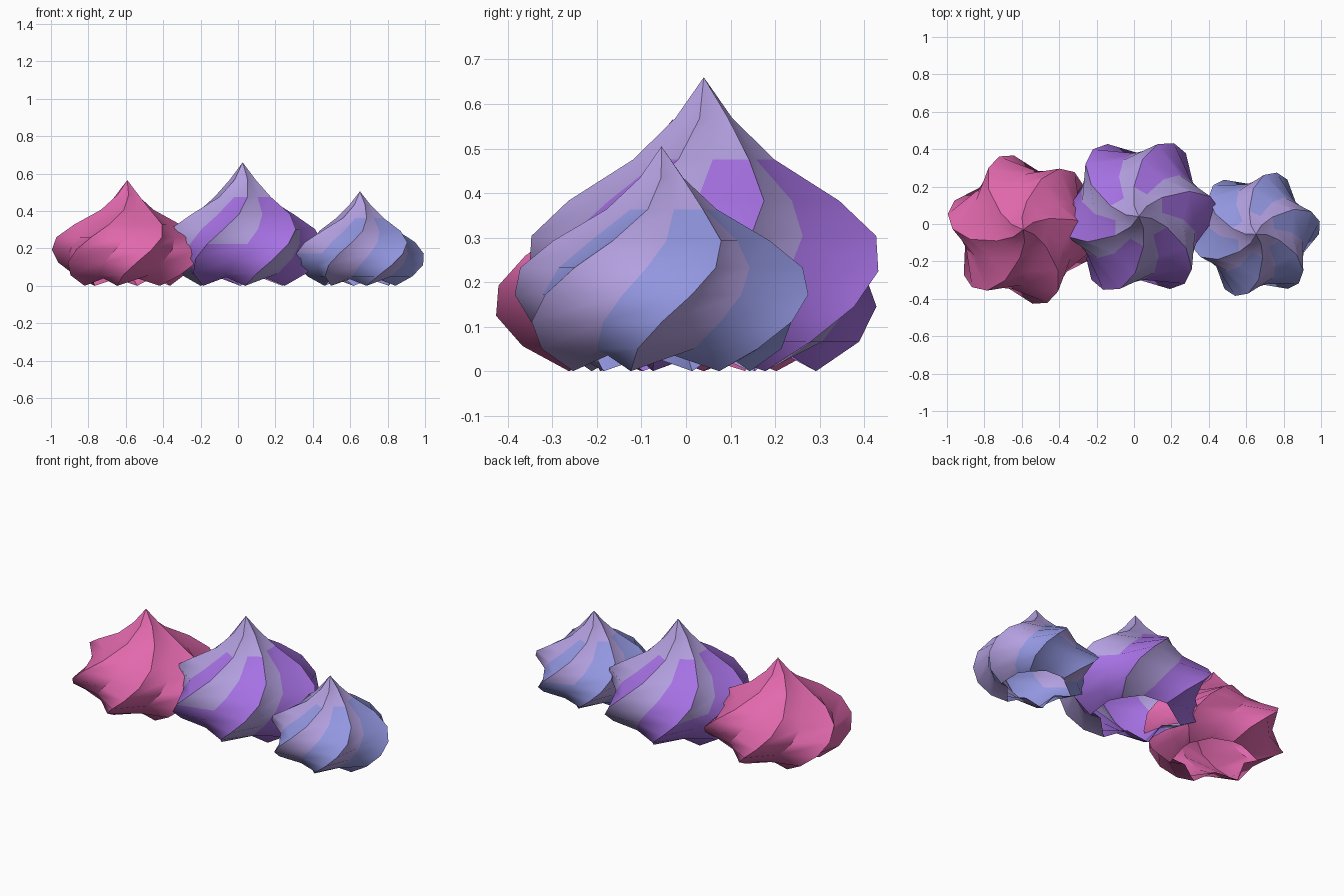
import bpy, bmesh, math

if "Cube" in bpy.data.objects:
    bpy.data.objects.remove(bpy.data.objects["Cube"])


def material(name, rgb):
    m = bpy.data.materials.new(name)
    m.diffuse_color = (*rgb, 1)
    m.use_nodes = True
    m.node_tree.nodes["Principled BSDF"].inputs["Base Color"].default_value = m.diffuse_color
    return m


PINK = material("pink", (0.76, 0.14, 0.42))
PURPLE = material("purple", (0.38, 0.165, 0.77))
BLUE = material("periwinkle blue", (0.29, 0.31, 0.75))
LAVENDER = material("pale lavender", (0.45, 0.35, 0.74))

LOBES = 6
TWIST = math.radians(92)
# ridge profile: (height fraction, radius fraction)
PROFILE = [(0, 0.58), (0.10, 0.82), (0.22, 0.97), (0.34, 1.0), (0.46, 0.92),
           (0.58, 0.70), (0.72, 0.37), (0.86, 0.16)]


def meringue(name, centre, height, radius, start, body, accent=None, short=()):
    """Twisted, fluted piped swirl with a pointed tip and an open base."""
    bm = bmesh.new()
    n = LOBES * 2
    rings = []
    for i, (zf, rf) in enumerate(PROFILE):
        ring = []
        for k in range(n):
            valley = k % 2
            r = radius * rf * (0.78 if valley else 1.0)
            z = zf + (0.07 if valley and i == 0 else 0)
            a = math.radians(start) + math.tau * k / n + TWIST * zf
            ring.append(bm.verts.new((r * math.cos(a), r * math.sin(a), z * height)))
        rings.append(ring)
    tip = bm.verts.new((0, 0, height))

    def colour(face, k, i):
        # accent around the tip and down the trailing side of each ridge
        zf = PROFILE[i][0]
        trailing = k % 2 == 0
        full_length = k // 2 not in short
        if accent and (zf >= 0.72 or trailing and (full_length or zf >= 0.34)):
            face.material_index = 1

    for k in range(n):
        j = (k + 1) % n
        for i in range(len(rings) - 1):
            lo, hi = rings[i], rings[i + 1]
            colour(bm.faces.new((lo[k], lo[j], hi[j], hi[k])), k, i)
        colour(bm.faces.new((rings[-1][k], rings[-1][j], tip)), k, len(rings) - 1)

    mesh = bpy.data.meshes.new(name)
    bm.to_mesh(mesh)
    bm.free()
    mesh.materials.append(body)
    if accent:
        mesh.materials.append(accent)
    ob = bpy.data.objects.new(name, mesh)
    ob.location = (*centre, 0)
    bpy.context.collection.objects.link(ob)
    bpy.ops.object.select_all(action='DESELECT')
    ob.select_set(True)
    bpy.context.view_layer.objects.active = ob
    bpy.ops.object.shade_smooth_by_angle(angle=math.radians(45))


# three piped meringues in a row
meringue("pink_meringue", (-0.592, -0.03), 0.565, 0.412, 257, PINK)
meringue("purple_meringue", (0.025, 0.04), 0.66, 0.435, 273, PURPLE, LAVENDER, (1, 3, 5))
meringue("blue_meringue", (0.652, -0.055), 0.505, 0.348, -20, BLUE, LAVENDER, (1, 3))
